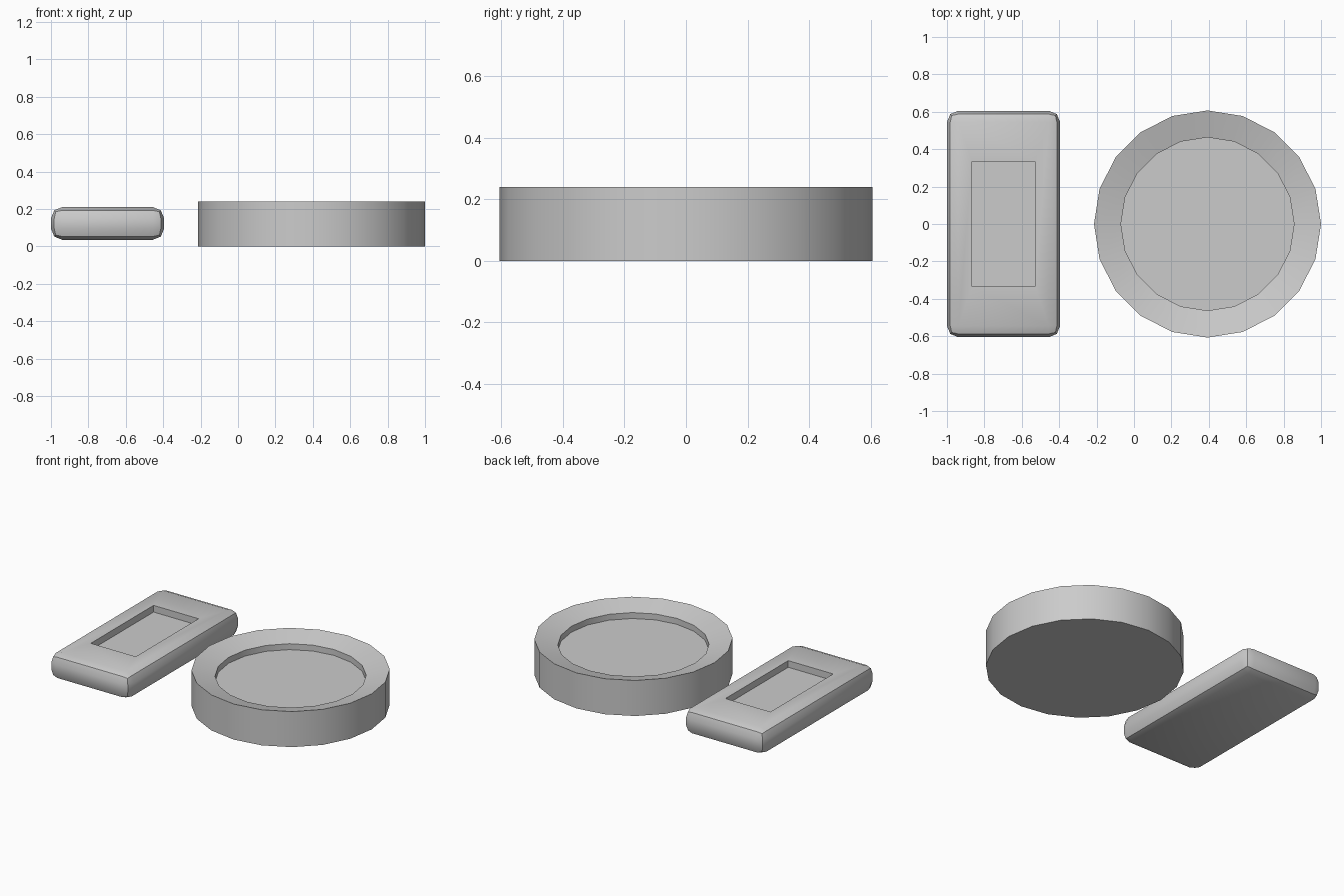
import bpy, bmesh, math

if "Cube" in bpy.data.objects:
    bpy.data.objects.remove(bpy.data.objects["Cube"])


def finish(bm, name):
    bmesh.ops.recalc_face_normals(bm, faces=bm.faces)
    mesh = bpy.data.meshes.new(name)
    bm.to_mesh(mesh)
    bm.free()
    obj = bpy.data.objects.new(name, mesh)
    bpy.context.collection.objects.link(obj)
    bpy.ops.object.select_all(action='DESELECT')
    obj.select_set(True)
    bpy.context.view_layer.objects.active = obj
    bpy.ops.object.shade_smooth_by_angle(angle=math.radians(30))
    return obj


def extrude_cap(bm, face, cx, sx, sy, z):
    """Extrude a cap face, scale it about (cx, 0) and place it at height z."""
    face = bmesh.ops.extrude_discrete_faces(bm, faces=[face])["faces"][0]
    for v in face.verts:
        v.co.x = cx + (v.co.x - cx) * sx
        v.co.y *= sy
        v.co.z = z
    return face


def top_cap(bm):
    return max(bm.faces, key=lambda f: (round(f.calc_center_median().z, 4), f.calc_area()))


# Round dish: 20 sides, rim sloping inward to a shallow recess
CX, R = 0.393, 0.607
bm = bmesh.new()
ring = [bm.verts.new((CX + R * math.cos(math.tau * i / 20),
                      R * math.sin(math.tau * i / 20), 0)) for i in range(20)]
bottom = bm.faces.new(ring)
cap = extrude_cap(bm, bottom, CX, 1, 1, 0.24)
bm.faces.new(list(reversed(ring)))
cap = extrude_cap(bm, cap, CX, 0.463 / R, 0.463 / R, 0.2)
extrude_cap(bm, cap, CX, 1, 1, 0.16)
finish(bm, "round_dish")

# Rectangular slab: rounded edges and a sunken panel on top
SX, HX, HY, B = -0.6975, 0.3025, 0.605, 0.06
bm = bmesh.new()
bmesh.ops.create_cube(bm, size=1)
for v in bm.verts:
    v.co = (SX + v.co.x * 2 * HX, v.co.y * 2 * HY, 0.1225 + v.co.z * 0.175)
bmesh.ops.bevel(bm, geom=bm.edges[:], offset=B, segments=2, profile=0.5,
                affect='EDGES')
cap = top_cap(bm)
cap = extrude_cap(bm, cap, SX, 0.168 / (HX - B), 0.335 / (HY - B), 0.21)
extrude_cap(bm, cap, SX, 1, 1, 0.165)
finish(bm, "rectangular_slab")
